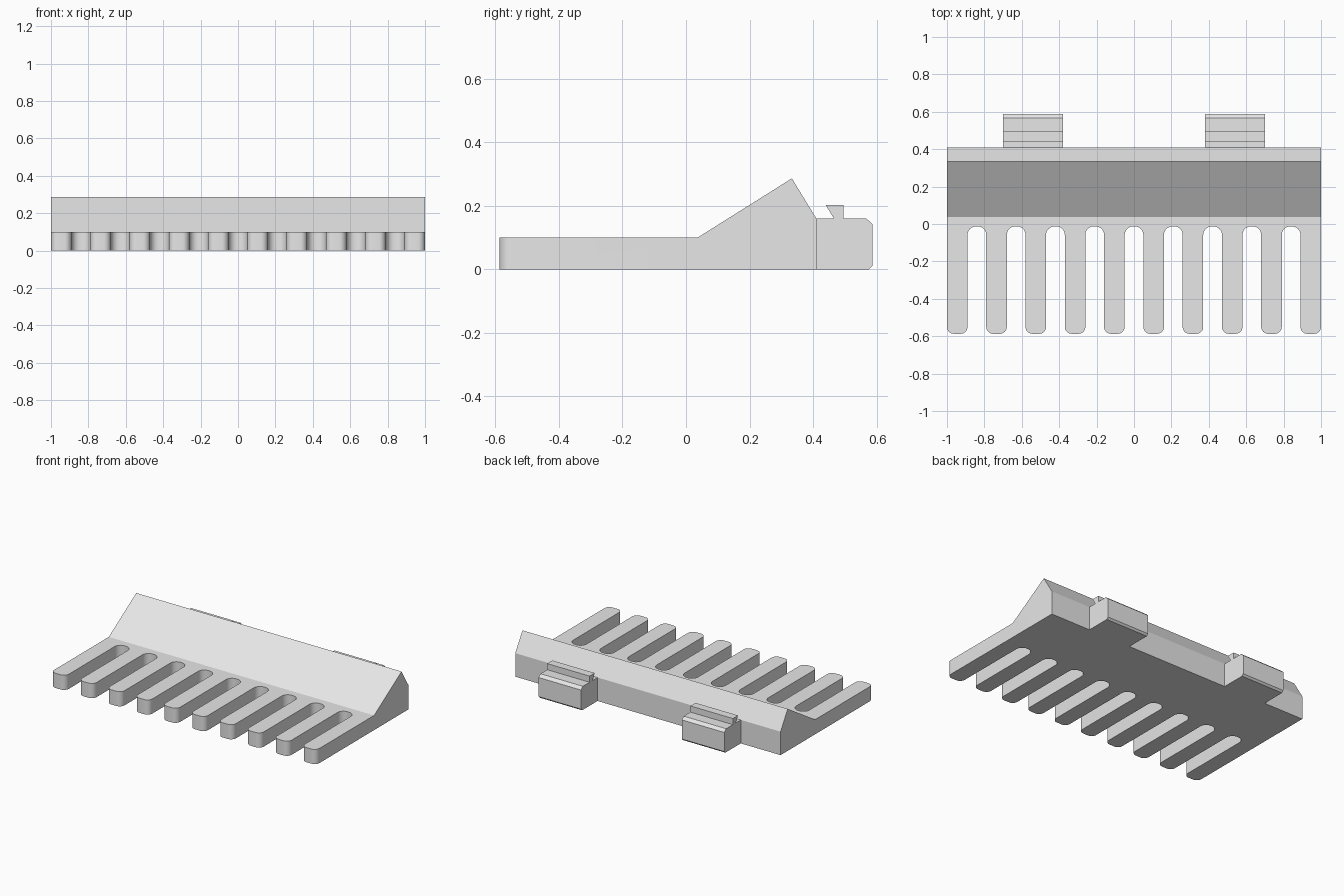
import bpy
import bmesh
import math

if "Cube" in bpy.data.objects:
    bpy.data.objects.remove(bpy.data.objects["Cube"])

grey = bpy.data.materials.new("plain grey")
grey.diffuse_color = (0.8, 0.8, 0.8, 1)
grey.use_nodes = True
grey.node_tree.nodes["Principled BSDF"].inputs["Base Color"].default_value = grey.diffuse_color


def extrude_outline(name, points, direction):
    """Solid made by extruding a closed outline of 3D points."""
    bm = bmesh.new()
    face = bm.faces.new([bm.verts.new(p) for p in points])
    grown = bmesh.ops.extrude_face_region(bm, geom=[face])
    verts = [g for g in grown["geom"] if isinstance(g, bmesh.types.BMVert)]
    bmesh.ops.translate(bm, verts=verts, vec=direction)
    bmesh.ops.recalc_face_normals(bm, faces=bm.faces)
    mesh = bpy.data.meshes.new(name)
    bm.to_mesh(mesh)
    bm.free()
    mesh.materials.append(grey)
    obj = bpy.data.objects.new(name, mesh)
    bpy.context.collection.objects.link(obj)
    return obj


def side_prism(name, profile, x0, x1):
    return extrude_outline(name, [(x0, y, z) for y, z in profile], (x1 - x0, 0, 0))


def arc(cx, cy, r, start, end, steps=8):
    angles = [math.radians(start + (end - start) * i / steps) for i in range(steps + 1)]
    return [(cx + r * math.cos(a), cy + r * math.sin(a)) for a in angles]


# Comb plan: ten round-cornered teeth with round-ended slots between them
TEETH, WIDTH, TIP, ROOT = 10, 0.11, -0.587, -0.013
TIP_R, SLOT_R = 0.037, 0.045
pitch = (2 - WIDTH) / (TEETH - 1)
plan = []
for i in range(TEETH):
    left = -1 + i * pitch
    right = left + WIDTH
    plan += arc(left + TIP_R, TIP + TIP_R, TIP_R, 180, 270)
    plan += arc(right - TIP_R, TIP + TIP_R, TIP_R, 270, 360)
    if i < TEETH - 1:
        plan += arc(right + SLOT_R, ROOT - SLOT_R, SLOT_R, 180, 90)
        plan += arc(left + pitch - SLOT_R, ROOT - SLOT_R, SLOT_R, 90, 0)
plan += [(1, 0.7), (-1, 0.7)]
cutter = extrude_outline("comb_plan_cutter", [(x, y, -0.2) for x, y in plan], (0, 0, 0.8))
cutter.hide_render = True

# Body: flat plate rising into a ridge, trimmed to the comb plan
body = side_prism("comb_body", [(-0.7, 0), (0.41, 0), (0.41, 0.16), (0.333, 0.286),
                                (0.037, 0.1), (-0.7, 0.1)], -1.1, 1.1)
trim = body.modifiers.new("trim", "BOOLEAN")
trim.operation = "INTERSECT"
trim.solver = "EXACT"
trim.object = cutter
bpy.context.view_layer.objects.active = body
body.select_set(True)
bpy.ops.object.modifier_apply(modifier="trim")
bpy.data.objects.remove(cutter)
bpy.ops.object.shade_smooth_by_angle(angle=math.radians(30))

# Two rear clips with a hooked lip on top
clip = [(0.41, 0), (0.575, 0), (0.587, 0.012), (0.587, 0.142), (0.567, 0.16),
        (0.495, 0.16), (0.495, 0.202), (0.44, 0.202), (0.465, 0.16), (0.41, 0.16)]
for side, x0 in (("left", -0.70), ("right", 0.38)):
    side_prism(side + "_clip", clip, x0, x0 + 0.32)
